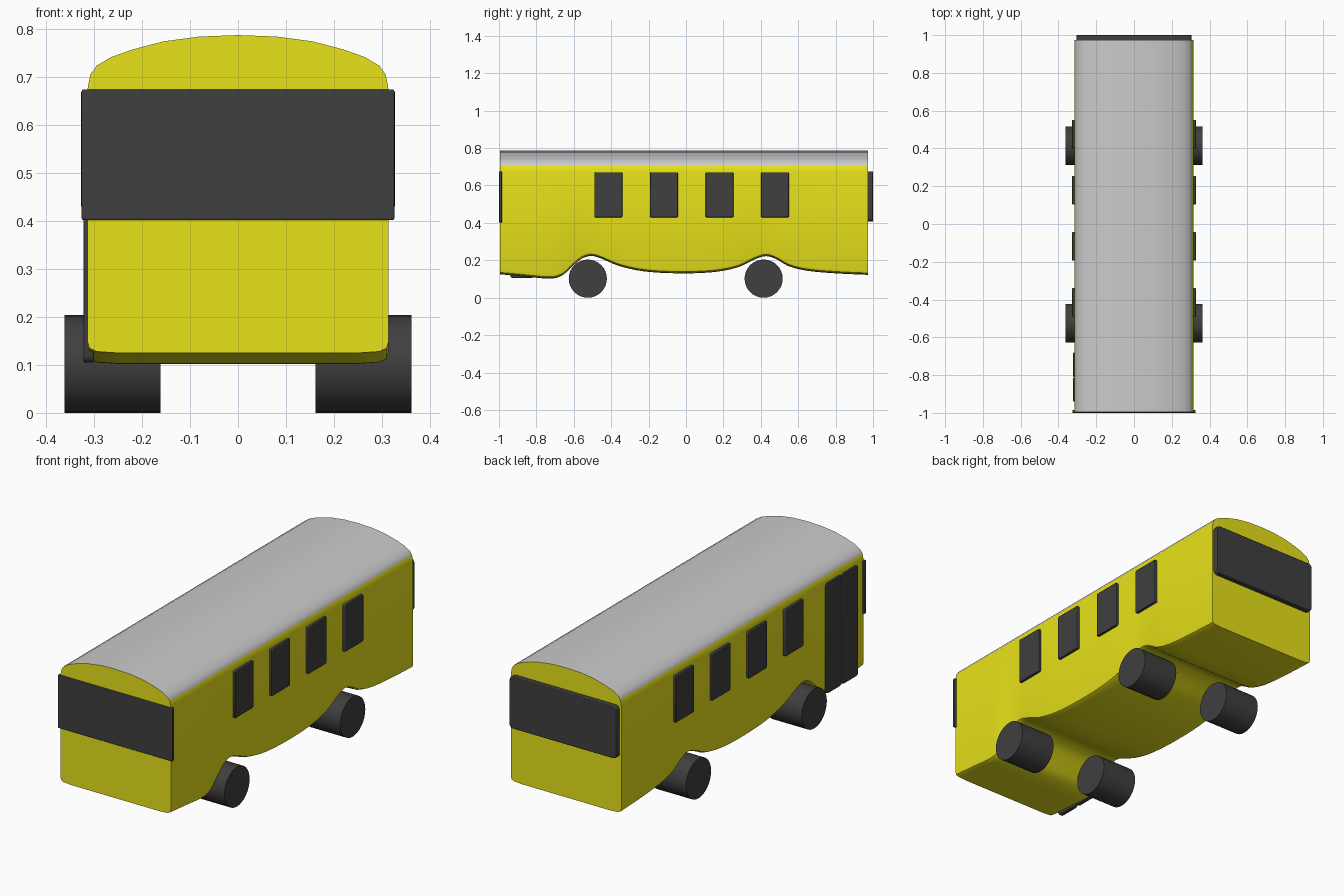
import bpy, bmesh, math

if "Cube" in bpy.data.objects:
    bpy.data.objects.remove(bpy.data.objects["Cube"])


def material(name, rgb):
    m = bpy.data.materials.new(name)
    m.diffuse_color = (*rgb, 1)
    m.use_nodes = True
    m.node_tree.nodes["Principled BSDF"].inputs["Base Color"].default_value = m.diffuse_color
    return m


YELLOW = material("yellow_paint", (0.8, 0.76, 0.01))
GREY = material("roof_grey", (0.65, 0.65, 0.65))
DARK = material("dark_glass_rubber", (0.05, 0.05, 0.05))


def finish(name, bm, mats, angle=35):
    bmesh.ops.recalc_face_normals(bm, faces=bm.faces[:])
    me = bpy.data.meshes.new(name)
    bm.to_mesh(me)
    bm.free()
    ob = bpy.data.objects.new(name, me)
    bpy.context.collection.objects.link(ob)
    for m in mats:
        me.materials.append(m)
    bpy.ops.object.select_all(action='DESELECT')
    ob.select_set(True)
    bpy.context.view_layer.objects.active = ob
    bpy.ops.object.shade_smooth_by_angle(angle=math.radians(angle))
    return ob


def panel(name, x, y, z, axis, corner=0.012):
    """Box given by ranges, with rounded outline corners and a softened rim."""
    bm = bmesh.new()
    bmesh.ops.create_cube(bm, size=1)
    for v in bm.verts:
        v.co = [r[0] if c < 0 else r[1] for c, r in zip(v.co, (x, y, z))]
    edges = [e for e in bm.edges
             if abs(e.verts[0].co[axis] - e.verts[1].co[axis]) > 1e-4]
    bmesh.ops.bevel(bm, geom=edges, offset=corner, segments=3,
                    profile=0.5, affect='EDGES')
    ob = finish(name, bm, [DARK])
    mod = ob.modifiers.new("rim", 'BEVEL')
    mod.width, mod.segments, mod.limit_method = 0.003, 2, 'ANGLE'
    mod.angle_limit = math.radians(50)
    return ob


# Underside profile (y, z): wavy sill rising over each axle
SILL = [(-0.994, 0.125), (-0.85, 0.112), (-0.72, 0.102), (-0.66, 0.12),
        (-0.61, 0.165), (-0.56, 0.207), (-0.51, 0.223), (-0.46, 0.212),
        (-0.36, 0.17), (-0.22, 0.14), (-0.03, 0.13), (0.15, 0.137),
        (0.28, 0.163), (0.37, 0.206), (0.43, 0.222), (0.485, 0.205),
        (0.545, 0.17), (0.64, 0.145), (0.8, 0.13), (0.974, 0.122)]


def smooth_path(pts, steps=3):
    slope = []
    for i in range(len(pts)):
        a, b = pts[max(i - 1, 0)], pts[min(i + 1, len(pts) - 1)]
        slope.append((b[1] - a[1]) / (b[0] - a[0]))
    out = []
    for i in range(len(pts) - 1):
        (y0, z0), (y1, z1) = pts[i], pts[i + 1]
        h = y1 - y0
        for k in range(steps):
            t = k / steps
            z = (z0 * (2*t**3 - 3*t**2 + 1) + z1 * (3*t**2 - 2*t**3)
                 + h * slope[i] * (t**3 - 2*t**2 + t) + h * slope[i + 1] * (t**3 - t**2))
            out.append((y0 + t * h, z))
    return out + [pts[-1]]


# Body: cross-section lofted along the sill
ROOF = [(0, 0.788), (0.08, 0.785), (0.155, 0.775), (0.22, 0.758), (0.265, 0.742),
        (0.295, 0.724), (0.308, 0.706), (0.314, 0.675)]
LOWER = [(0.314, 0.024), (0.31, 0.01), (0.295, 0.003), (0.25, 0)]
bm = bmesh.new()
rings = []
for y, b in smooth_path(SILL):
    half = ROOF + [(x, b + dz) for x, dz in LOWER]
    ring = half + [(-x, z) for x, z in reversed(half[1:])]
    rings.append([bm.verts.new((x, y, z)) for x, z in ring])
for r0, r1 in zip(rings, rings[1:]):
    for i in range(len(r0)):
        j = (i + 1) % len(r0)
        f = bm.faces.new((r0[i], r0[j], r1[j], r1[i]))
        f.material_index = int(min(r0[i].co.z, r0[j].co.z) > 0.70)
for r in (rings[0], rings[-1]):
    bm.faces.new(r)
finish("bus_body", bm, [YELLOW, GREY], 40)

# Windscreen and rear window
panel("windscreen", (-0.326, 0.326), (-1.0, -0.984), (0.402, 0.675), 1, 0.004)
panel("rear_window", (-0.305, 0.305), (0.965, 1.0), (0.408, 0.675), 1, 0.02)

# Side windows on both sides
for side, s in (("right", 1), ("left", -1)):
    for i in range(4):
        y = -0.415 + 0.297 * i
        panel(f"{side}_window_{i + 1}", sorted((s * 0.30, s * 0.328)),
              (y - 0.075, y + 0.075), (0.43, 0.67), 0, 0.006)

# Double door on the left side near the front
for i, y in enumerate((-0.876, -0.745)):
    panel(f"door_leaf_{i + 1}", (-0.322, -0.30), (y - 0.064, y + 0.064),
          (0.105, 0.672), 0, 0.015)

# Wheels
for end, y in (("front", -0.525), ("rear", 0.415)):
    for side, s in (("right", 1), ("left", -1)):
        bm = bmesh.new()
        bmesh.ops.create_cone(bm, cap_ends=True, segments=32, radius1=0.102,
                              radius2=0.102, depth=0.2)
        for v in bm.verts:
            v.co = (v.co.z + s * 0.262, v.co.x + y, v.co.y + 0.102)
        finish(f"{end}_{side}_wheel", bm, [DARK])
